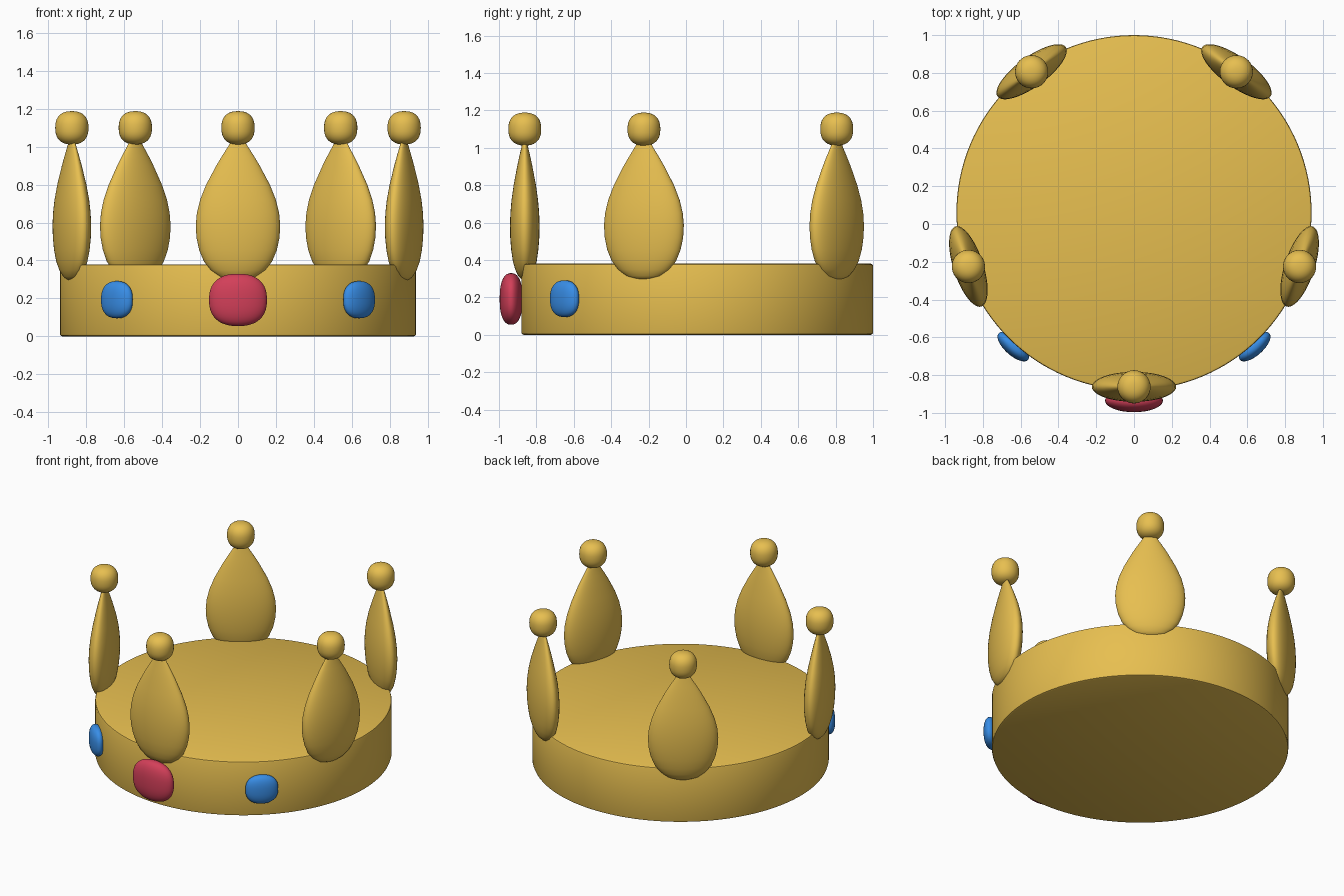
import bpy, bmesh, math
from mathutils import Matrix, Vector

if "Cube" in bpy.data.objects:
    bpy.data.objects.remove(bpy.data.objects["Cube"])

CENTRE_Y = 0.06   # band axis


def material(name, rgb):
    m = bpy.data.materials.new(name)
    m.diffuse_color = (*rgb, 1)
    m.use_nodes = True
    m.node_tree.nodes["Principled BSDF"].inputs["Base Color"].default_value = m.diffuse_color
    return m


GOLD = material("gold", (0.80, 0.52, 0.08))
RED = material("red_gem", (0.65, 0.05, 0.10))
BLUE = material("blue_gem", (0.04, 0.27, 0.80))


def lathe(name, profile, mat, radius=0.0, angle=0.0, depth=1.0, segs=48, sharp=40):
    """Spin (r, z) points, flatten radially, place on the band at an angle from the front."""
    bm = bmesh.new()
    rings = []
    for r, z in profile:
        if r < 1e-5:
            rings.append([bm.verts.new((0, 0, z))])
        else:
            rings.append([bm.verts.new((r * math.cos(2 * math.pi * i / segs),
                                        r * depth * math.sin(2 * math.pi * i / segs), z))
                          for i in range(segs)])
    for a, b in zip(rings, rings[1:]):
        for i in range(segs):
            j = (i + 1) % segs
            if len(a) == 1:
                bm.faces.new((a[0], b[j], b[i]))
            elif len(b) == 1:
                bm.faces.new((a[i], a[j], b[0]))
            else:
                bm.faces.new((a[i], a[j], b[j], b[i]))
    bmesh.ops.recalc_face_normals(bm, faces=bm.faces)
    bm.transform(Matrix.Rotation(angle, 4, 'Z') @ Matrix.Translation((0, -radius, 0)))
    me = bpy.data.meshes.new(name)
    bm.to_mesh(me)
    bm.free()
    me.materials.append(mat)
    ob = bpy.data.objects.new(name, me)
    ob.location.y = CENTRE_Y
    bpy.context.collection.objects.link(ob)
    bpy.ops.object.select_all(action='DESELECT')
    ob.select_set(True)
    bpy.context.view_layer.objects.active = ob
    bpy.ops.object.shade_smooth_by_angle(angle=math.radians(sharp))
    return ob


def pillow(width, height, z, power=2.4, n=20):
    """Slightly squared round profile."""
    pts = []
    for i in range(n + 1):
        t = -math.pi / 2 + math.pi * i / n
        c, s = max(math.cos(t), 0), math.sin(t)
        pts.append((width * c ** (2 / power) if 0 < i < n else 0,
                    z + height * math.copysign(abs(s) ** (2 / power), s)))
    return pts


# Solid band with softened rims
lathe("band", [(0, 0), (0.928, 0), (0.937, 0.004), (0.94, 0.012),
               (0.94, 0.368), (0.937, 0.376), (0.928, 0.38), (0, 0.38)],
      GOLD, segs=128)

# Five flattened teardrop points with balls
leaf = [(0, 0.293), (0.05, 0.298), (0.10, 0.315), (0.145, 0.35), (0.18, 0.395),
        (0.205, 0.455), (0.219, 0.52), (0.223, 0.585), (0.217, 0.65), (0.2, 0.72),
        (0.168, 0.80), (0.115, 0.90), (0.085, 0.95), (0.053, 1.0), (0.03, 1.04), (0, 1.08)]
for k in range(5):
    a = k * 2 * math.pi / 5
    lathe(f"point_{k + 1}", leaf, GOLD, 0.922, a, depth=0.355)
    lathe(f"point_ball_{k + 1}", pillow(0.088, 0.088, 1.10), GOLD, 0.922, a, segs=32)

# Gems on the band
lathe("centre_gem", pillow(0.153, 0.138, 0.192), RED, 0.995, 0, depth=0.4).location.y += 0.0
for side, name in ((-1, "left_gem"), (1, "right_gem")):
    lathe(name, pillow(0.105, 0.098, 0.193), BLUE, 0.955, side * math.radians(42), depth=0.43)
